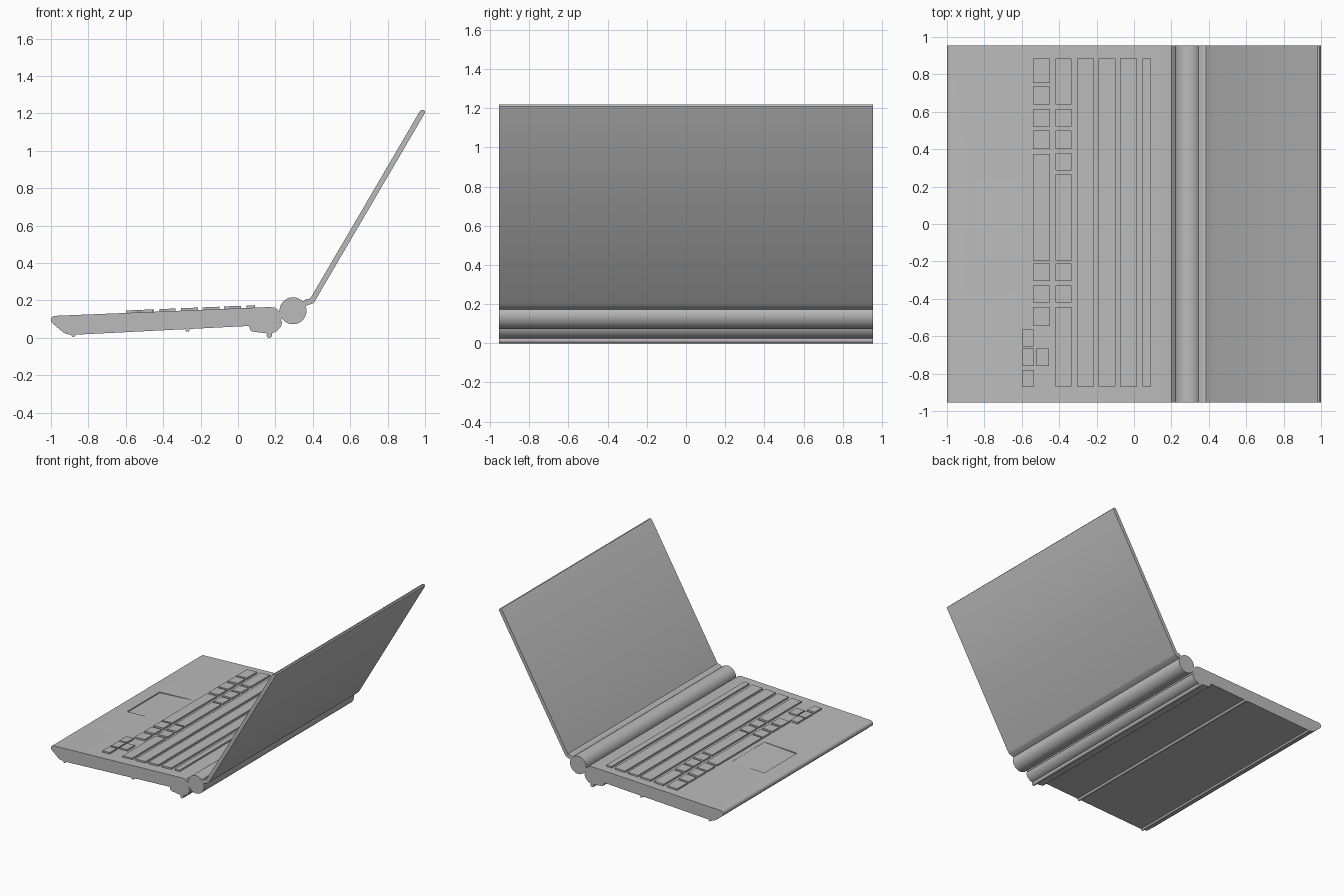
import bpy, bmesh, math

cube = bpy.data.objects.get("Cube")
if cube:
    bpy.data.objects.remove(cube, do_unlink=True)

HALF = 0.955      # half width along y
SLOPE = 0.041     # rise of the keyboard deck towards the hinge

grey = bpy.data.materials.new("plain grey")
grey.diffuse_color = (0.5, 0.5, 0.5, 1)
grey.use_nodes = True
grey.node_tree.nodes["Principled BSDF"].inputs["Base Color"].default_value = (0.5, 0.5, 0.5, 1)


def deck(x):
    """Height of the deck surface at x."""
    return 0.158 + SLOPE * x


def add_prism(bm, profile, y0, y1):
    """Extrude an (x, z) outline from y0 to y1."""
    face = bm.faces.new([bm.verts.new((x, y0, z)) for x, z in profile])
    out = bmesh.ops.extrude_face_region(bm, geom=[face])
    verts = [v for v in out["geom"] if isinstance(v, bmesh.types.BMVert)]
    bmesh.ops.translate(bm, verts=verts, vec=(0, y1 - y0, 0))


def finish(name, bm):
    bmesh.ops.recalc_face_normals(bm, faces=bm.faces)
    mesh = bpy.data.meshes.new(name)
    bm.to_mesh(mesh)
    bm.free()
    mesh.materials.append(grey)
    obj = bpy.data.objects.new(name, mesh)
    bpy.context.collection.objects.link(obj)
    bpy.ops.object.select_all(action='DESELECT')
    obj.select_set(True)
    bpy.context.view_layer.objects.active = obj
    bpy.ops.object.shade_smooth_by_angle(angle=math.radians(32))
    return obj


def prism(name, profile, y0=-HALF, y1=HALF):
    bm = bmesh.new()
    add_prism(bm, profile, y0, y1)
    return finish(name, bm)


def arc(cx, cz, r, a0, a1, n):
    return [(cx + r * math.cos(math.radians(a0 + (a1 - a0) * i / n)),
             cz + r * math.sin(math.radians(a0 + (a1 - a0) * i / n))) for i in range(n + 1)]


# Base slab with a rounded front lip and a raked underside
base = prism("base", [(0.17, deck(0.17))] + arc(-0.977, 0.095, 0.023, 92, 220, 8)
             + [(-0.935, 0.03), (-0.915, 0.02), (-0.87, 0.017), (0.06, 0.064), (0.23, 0.09),
                (0.235, 0.13), (0.215, 0.147), (0.2, 0.161)])

# Touchpad: a shallow recess that fades out towards the keys
pad = prism("touchpad_cutter", [(-0.87, deck(-0.87) - 0.008), (-0.58, deck(-0.58) - 0.001),
                                (-0.58, 0.2), (-0.87, 0.2)], -0.17, 0.245)
pad.hide_render = True
pad.hide_set(True)
cut = base.modifiers.new("touchpad", 'BOOLEAN')
cut.operation = 'DIFFERENCE'
cut.object = pad

# Rounded battery bulge under the rear edge, with its foot rail
prism("battery_bulge", [(0.06, 0.075), (0.06, 0.06), (0.064, 0.045), (0.075, 0.034), (0.14, 0.026)]
      + arc(0.165, 0.095, 0.072, 270, 352, 10) + [(0.225, 0.1)])
for name, x, z, r in (("rear_foot", 0.168, 0.015, 0.015), ("middle_foot", -0.27, 0.045, 0.012),
                      ("front_foot", -0.88, 0.016, 0.011)):
    prism(name, arc(x, z, r, 0, 330, 11))

# Hinge barrel
prism("hinge_barrel", arc(0.294, 0.145, 0.072, 0, 352.5, 47))

# Screen lid with the neck that joins it to the hinge
prism("lid", [(0.34, 0.165), (0.398, 0.183), (0.41, 0.195), (0.998, 1.2), (1.0, 1.21), (0.993, 1.219),
              (0.982, 1.219), (0.972, 1.212), (0.386, 0.21), (0.365, 0.208), (0.352, 0.198), (0.33, 0.19)])

# Keys: (x range, list of y ranges)
full = [(-0.87, 0.885)]
shared = [(0.52, 0.615), (0.40, 0.50), (-0.305, -0.21), (-0.42, -0.33)]
rows = {
    (-0.54, -0.45): shared + [(0.755, 0.885), (0.64, 0.735), (-0.195, 0.375), (-0.545, -0.445)],
    (-0.42, -0.335): shared + [(0.64, 0.885), (0.285, 0.38), (-0.195, 0.265), (-0.87, -0.445)],
    (-0.305, -0.215): full, (-0.19, -0.10): full, (-0.075, 0.015): full, (0.045, 0.09): full,
    (-0.60, -0.535): [(-0.655, -0.565), (-0.76, -0.665), (-0.87, -0.78)],
    (-0.525, -0.455): [(-0.76, -0.665)],
}
bm = bmesh.new()
for (x0, x1), spans in rows.items():
    for y0, y1 in spans:
        add_prism(bm, [(x0, deck(x0) - 0.004), (x1, deck(x1) - 0.004),
                       (x1, deck(x1) + 0.013), (x0, deck(x0) + 0.013)], y0, y1)
finish("keys", bm)
